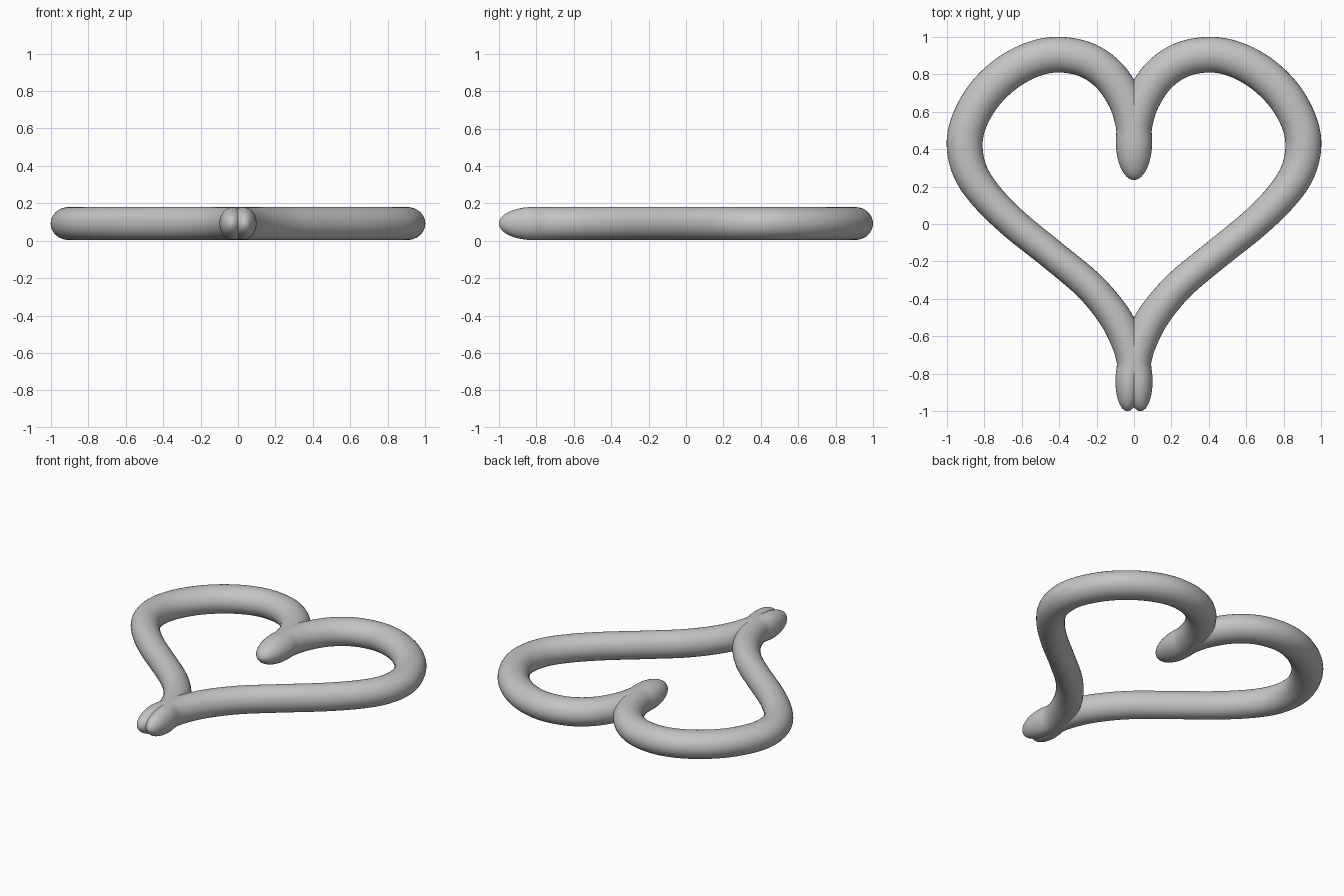
import bpy, bmesh, math
from mathutils import Vector

if "Cube" in bpy.data.objects:
    bpy.data.objects.remove(bpy.data.objects["Cube"])

SIDES = 32
HEIGHT = 0.088   # vertical radius of the tube
MID_Z = 0.092

grey = bpy.data.materials.new("plain grey")
grey.diffuse_color = (0.55, 0.55, 0.55, 1)
grey.use_nodes = True
grey.node_tree.nodes["Principled BSDF"].inputs["Base Color"].default_value = grey.diffuse_color


def smooth_path(pts, steps=10):
    """Catmull-Rom through (x, y, half width) points."""
    p = [Vector(q) for q in pts]
    p = [2 * p[0] - p[1]] + p + [2 * p[-1] - p[-2]]
    out = []
    for i in range(1, len(p) - 2):
        a, b, c, d = p[i - 1:i + 3]
        for k in range(steps):
            t = k / steps
            out.append(0.5 * (2 * b + (c - a) * t + (2 * a - 5 * b + 4 * c - d) * t * t
                              + (3 * b - a - 3 * c + d) * t ** 3))
    return out + [p[-2]]


def rounded_end(start, tip, width, steps=12):
    """Half ellipsoid rings running from start to tip: (x, y, width, height)."""
    rings = []
    for k in range(1, steps + 1):
        a = math.pi / 2 * k / steps
        x, y = (s + (e - s) * math.sin(a) for s, e in zip(start, tip))
        r = max(math.cos(a), 0.01)
        rings.append((x, y, width * r, HEIGHT * r))
    return rings


def half_heart(name, mirror):
    # centre line from the inner point, round the lobe, down to the bottom
    path = smooth_path([
        (0.0, 0.44, 0.097), (0.005, 0.53, 0.093), (0.045, 0.66, 0.093), (0.13, 0.79, 0.094),
        (0.25, 0.875, 0.095), (0.40, 0.905, 0.095), (0.54, 0.88, 0.096),
        (0.68, 0.805, 0.097), (0.80, 0.69, 0.097), (0.88, 0.55, 0.096),
        (0.905, 0.42, 0.096), (0.875, 0.28, 0.092), (0.79, 0.15, 0.087),
        (0.64, 0.00, 0.083), (0.43, -0.17, 0.081), (0.24, -0.33, 0.083),
        (0.11, -0.485, 0.086), (0.04, -0.62, 0.086), (0.012, -0.73, 0.082),
        (0.028, -0.82, 0.071)])
    rings = rounded_end((0, 0.44), (0, 0.235), 0.097)[::-1]
    rings += [(x, y, w, HEIGHT) for x, y, w in path]
    rings += rounded_end((0.028, -0.82), (0.036, -1.0), 0.071)

    bm = bmesh.new()
    loops = []
    for i, (x, y, w, h) in enumerate(rings):
        a, b = rings[max(i - 1, 0)], rings[min(i + 1, len(rings) - 1)]
        d = Vector((b[0] - a[0], b[1] - a[1])).normalized()
        loop = []
        for k in range(SIDES):
            t = 2 * math.pi * k / SIDES
            s = w * math.cos(t)
            loop.append(bm.verts.new((mirror * (x - d.y * s), y + d.x * s,
                                      MID_Z + h * math.sin(t))))
        loops.append(loop)
    for p, q in zip(loops, loops[1:]):
        for k in range(SIDES):
            j = (k + 1) % SIDES
            bm.faces.new((p[k], p[j], q[j], q[k]))
    bm.faces.new(loops[0])
    bm.faces.new(loops[-1])
    bmesh.ops.recalc_face_normals(bm, faces=bm.faces)
    for f in bm.faces:
        f.smooth = True
    mesh = bpy.data.meshes.new(name)
    bm.to_mesh(mesh)
    bm.free()
    mesh.materials.append(grey)
    bpy.context.collection.objects.link(bpy.data.objects.new(name, mesh))


# the two mirrored tubes overlap at the inner point and the bottom
half_heart("right_half_tube", 1)
half_heart("left_half_tube", -1)
